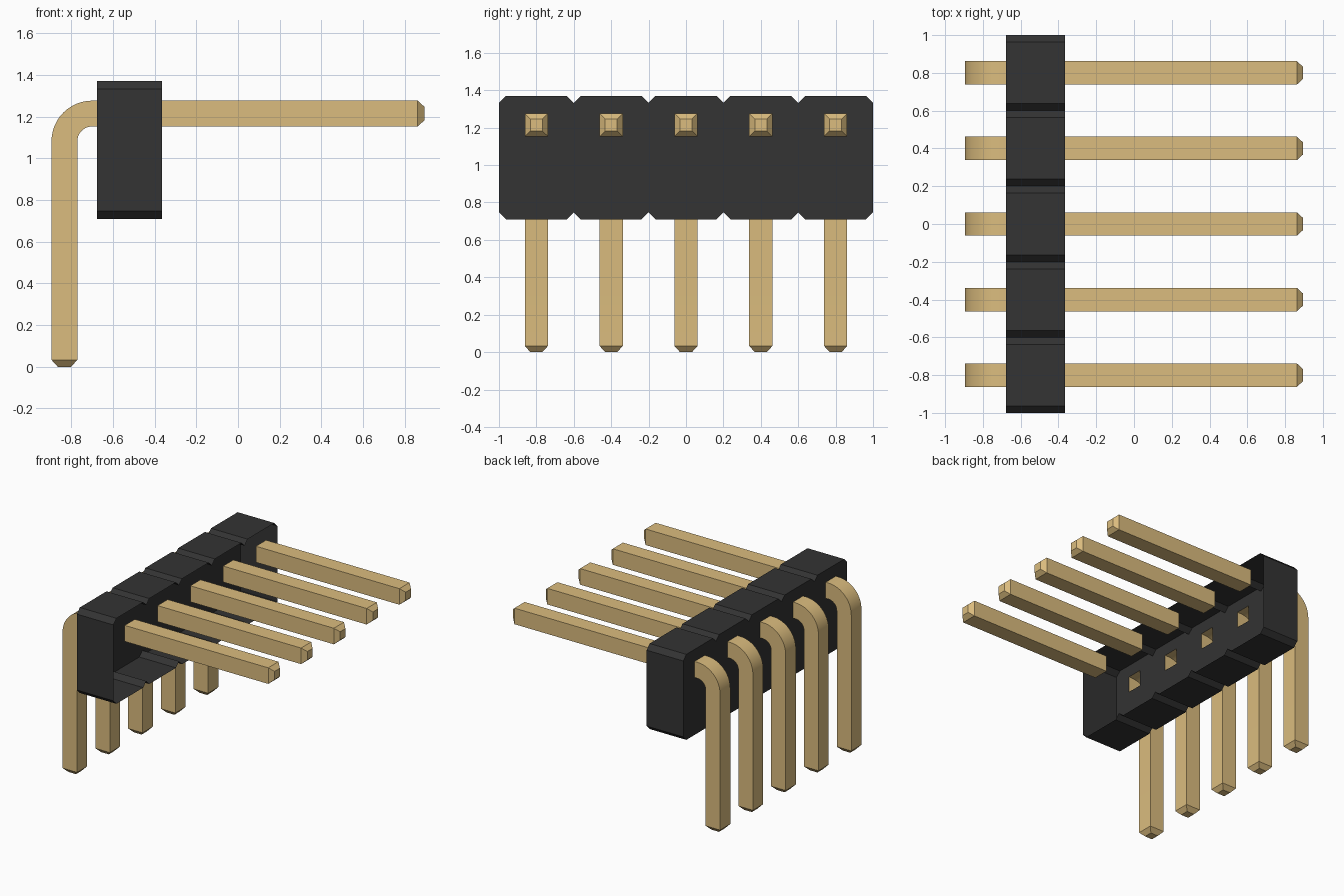
import bpy, bmesh, math

cube = bpy.data.objects.get("Cube")
if cube:
    bpy.data.objects.remove(cube, do_unlink=True)

PITCH, COUNT = 0.4, 5
X_BACK, X_FRONT = -0.677, -0.364      # housing depth
Z_LOW, Z_HIGH, CHAMFER = 0.71, 1.37, 0.037
PIN_Z, PIN_X, HALF, TIP = 1.215, -0.833, 0.062, 0.032
TOP_X, TAPER = 0.895, 0.033
ROWS = [(i - (COUNT - 1) / 2) * PITCH for i in range(COUNT)]


def material(name, color):
    m = bpy.data.materials.new(name)
    m.use_nodes = True
    m.diffuse_color = color
    m.node_tree.nodes["Principled BSDF"].inputs["Base Color"].default_value = color
    return m


def finish(bm, name, mat):
    bmesh.ops.recalc_face_normals(bm, faces=bm.faces)
    mesh = bpy.data.meshes.new(name)
    bm.to_mesh(mesh)
    bm.free()
    mesh.materials.append(mat)
    obj = bpy.data.objects.new(name, mesh)
    bpy.context.collection.objects.link(obj)
    return obj


def loop_edges(bm, verts):
    return [bm.edges.get((a, b)) or bm.edges.new((a, b))
            for a, b in zip(verts, verts[1:] + verts[:1])]


def bridge(bm, a, b):
    for i in range(len(a)):
        j = (i + 1) % len(a)
        bm.faces.new((a[i], a[j], b[j], b[i]))


def sweep_pin(name, y, stations, mat):
    """Square tube through (x, z, angle, half width), capped at its tip."""
    bm = bmesh.new()
    rings = []
    for x, z, angle, h in stations:
        nx, nz = math.cos(angle), math.sin(angle)
        rings.append([bm.verts.new((x + nx * h * u, y + h * v, z + nz * h * u))
                      for u, v in ((1, 1), (1, -1), (-1, -1), (-1, 1))])
    for a, b in zip(rings, rings[1:]):
        bridge(bm, a, b)
    bm.faces.new(rings[-1])
    obj = finish(bm, name, mat)
    bpy.ops.object.select_all(action='DESELECT')
    obj.select_set(True)
    bpy.context.view_layer.objects.active = obj
    bpy.ops.object.shade_smooth_by_angle(angle=math.radians(20))


black = material("black plastic", (0.033, 0.033, 0.033, 1))
gold = material("gold metal", (0.708, 0.504, 0.209, 1))

# Housing: chamfered cells in a row, open at the front
top = []
for y in ROWS:
    e = PITCH / 2
    top += [(y - e, Z_HIGH - CHAMFER), (y - e + CHAMFER, Z_HIGH),
            (y + e - CHAMFER, Z_HIGH)]
top.append((ROWS[-1] + PITCH / 2, Z_HIGH - CHAMFER))
outline = top + [(y, Z_LOW + Z_HIGH - z) for y, z in reversed(top)]

bm = bmesh.new()
back = [bm.verts.new((X_BACK, y, z)) for y, z in outline]
front = [bm.verts.new((X_FRONT, y, z)) for y, z in outline]
bridge(bm, back, front)

# Back wall with a square hole for each pin
edges = loop_edges(bm, back)
for y in ROWS:
    hole = [bm.verts.new((X_BACK, y + HALF * u, PIN_Z + HALF * v))
            for u, v in ((1, 1), (1, -1), (-1, -1), (-1, 1))]
    edges += loop_edges(bm, hole)
bmesh.ops.triangle_fill(bm, edges=edges, use_beauty=True, normal=(-1, 0, 0))
finish(bm, "housing", black)

# Straight pins in front, bent pins behind
RADIUS, STEPS = 0.133, 12
CX, CZ = PIN_X + RADIUS, PIN_Z - RADIUS
straight = [(X_FRONT, PIN_Z, math.pi / 2, HALF),
            (TOP_X - TAPER, PIN_Z, math.pi / 2, HALF),
            (TOP_X, PIN_Z, math.pi / 2, TIP)]
bent = [(X_BACK, PIN_Z, math.pi / 2, HALF)]
for i in range(STEPS + 1):
    a = math.pi / 2 * (1 + i / STEPS)
    bent.append((CX + RADIUS * math.cos(a), CZ + RADIUS * math.sin(a), a, HALF))
bent += [(PIN_X, TAPER, math.pi, HALF), (PIN_X, 0, math.pi, TIP)]

for n, y in enumerate(ROWS, 1):
    sweep_pin(f"straight_pin_{n}", y, straight, gold)
    sweep_pin(f"bent_pin_{n}", y, bent, gold)
